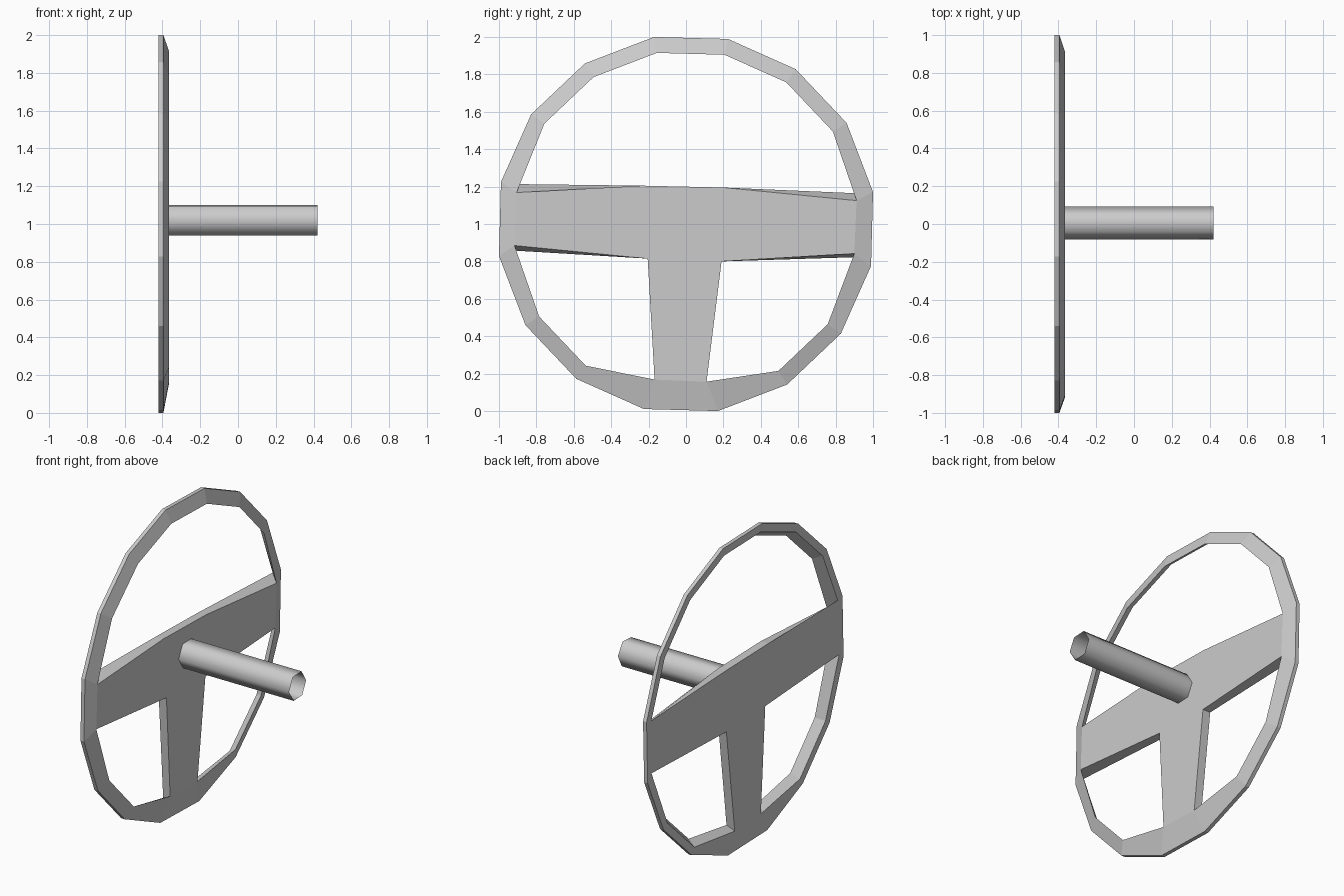
import bpy, bmesh
from math import cos, sin, radians

if "Cube" in bpy.data.objects:
    bpy.data.objects.remove(bpy.data.objects["Cube"])

FRONT, EDGE, BACK = -0.365, -0.395, -0.42


def make_object(name, bm):
    bmesh.ops.recalc_face_normals(bm, faces=bm.faces)
    mesh = bpy.data.meshes.new(name)
    bm.to_mesh(mesh)
    bm.free()
    ob = bpy.data.objects.new(name, mesh)
    bpy.context.collection.objects.link(ob)
    return ob


def ring(r):
    return [(r * cos(radians(9.7 + 22.5 * k)), 1 + r * sin(radians(9.7 + 22.5 * k)))
            for k in range(16)]


# Wheel: 16-sided rim joined to a T-shaped spoke plate
bm = bmesh.new()


def loop(points, x):
    return [bm.verts.new((x, y, z)) for y, z in points]


outer = ring(1.0145)
inner_front = ring(0.928)
inner_back = ring(0.965)
# rim corners where the spokes meet
for k, p in {0: (.912, 1.125), 7: (-.906, 1.168), 8: (-.917, .885),
             11: (-.168, .168), 12: (.11, .157), 15: (.90, .842)}.items():
    inner_front[k] = p
for k, p in {8: (-.955, .86), 11: (-.16, .14), 12: (.105, .13), 15: (.95, .824)}.items():
    inner_back[k] = p
hub = [(.20, 1.195), (-.237, 1.205), (-.205, .815), (.19, .80)]

edge_v, back_v = loop(outer, EDGE), loop(outer, BACK)
in_f, in_b = loop(inner_front, FRONT), loop(inner_back, BACK)
hub_f, hub_b = loop(hub, FRONT), loop(hub, BACK)

# sloped front, outer edge and back of the rim
for a, b in ((edge_v, in_f), (edge_v, back_v), (back_v, in_b)):
    for k in range(16):
        n = (k + 1) % 16
        bm.faces.new((a[k], a[n], b[n], b[k]))

# spoke plate, front and back
for r, h in ((in_f, hub_f), (in_b, hub_b)):
    bm.faces.new((r[0], h[0], h[3], r[15]))
    bm.faces.new((h[0], h[1], h[2], h[3]))
    bm.faces.new((h[1], r[7], r[8], h[2]))
    bm.faces.new((h[3], h[2], r[11], r[12]))


# inner walls of the three openings
def opening(r, h, ks, hs):
    return [r[k] for k in ks] + [h[i] for i in hs]


for ks, hs in ((range(0, 8), (1, 0)), (range(8, 12), (2,)), (range(12, 16), (3,))):
    f, b = opening(in_f, hub_f, ks, hs), opening(in_b, hub_b, ks, hs)
    for i in range(len(f)):
        j = (i + 1) % len(f)
        bm.faces.new((f[i], f[j], b[j], b[i]))
make_object("steering_wheel", bm)

# Steering column: open six-sided tube
bm = bmesh.new()
ends = [[bm.verts.new((x, 0.005 + .087 * cos(radians(60 * k + 3)),
                       1.02 + .09 * sin(radians(60 * k + 3)))) for k in range(6)]
        for x in (FRONT, 0.42)]
for k in range(6):
    n = (k + 1) % 6
    f = bm.faces.new((ends[0][k], ends[0][n], ends[1][n], ends[1][k]))
    f.smooth = True
make_object("steering_column", bm)
